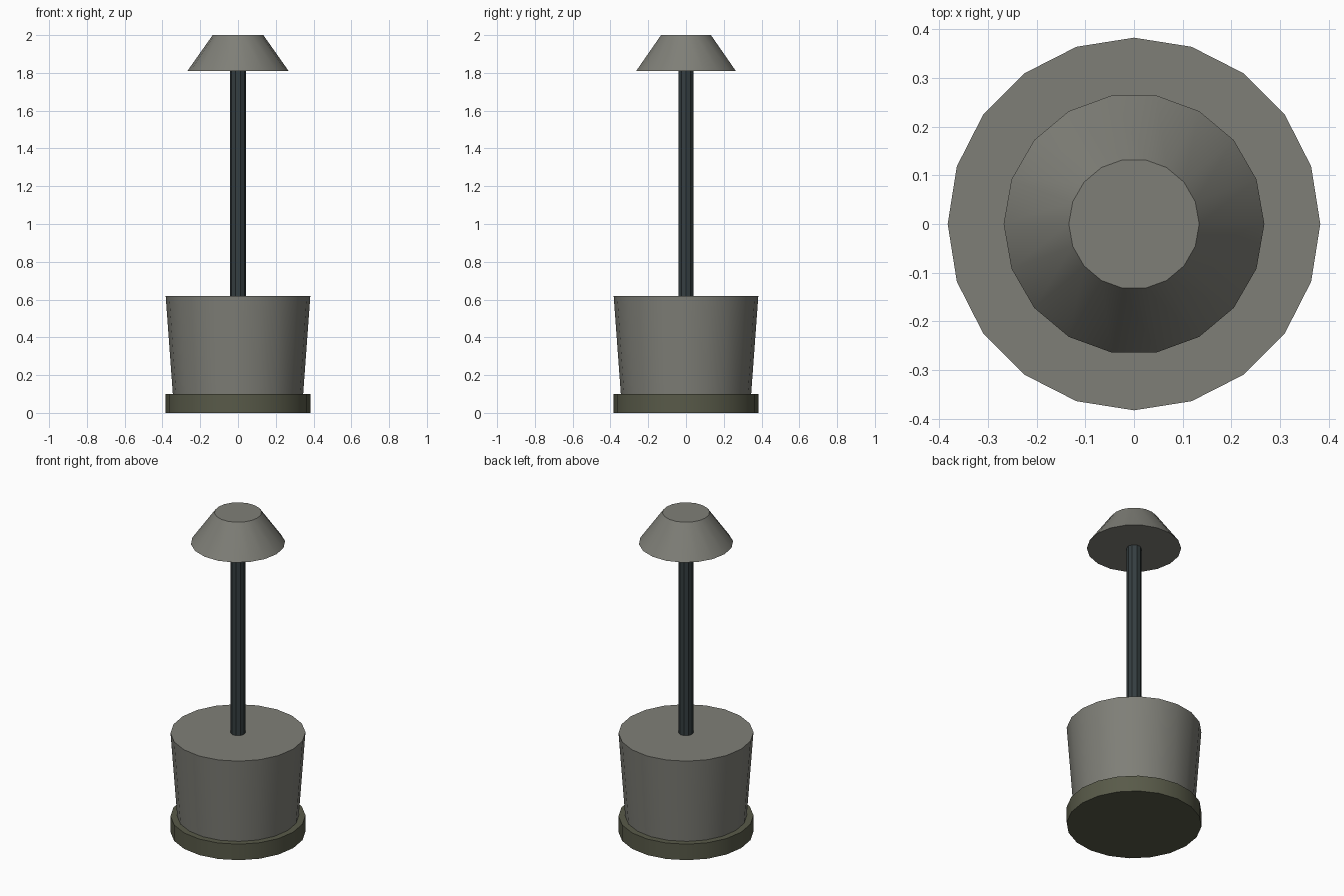
import bpy, bmesh, math
from mathutils import Matrix

if "Cube" in bpy.data.objects:
    bpy.data.objects.remove(bpy.data.objects["Cube"])


def material(name, rgb):
    m = bpy.data.materials.new(name)
    m.diffuse_color = (*rgb, 1.0)
    m.use_nodes = True
    m.node_tree.nodes["Principled BSDF"].inputs["Base Color"].default_value = m.diffuse_color
    return m


stone = material("warm_grey", (0.212, 0.212, 0.186))
olive = material("dark_olive", (0.098, 0.102, 0.066))
iron = material("dark_slate", (0.036, 0.049, 0.053))


def frustum(name, sides, r_bottom, r_top, z0, z1, mat):
    """Closed tapered cylinder between two heights, with a corner on the x axis."""
    bm = bmesh.new()
    place = Matrix.Translation((0, 0, (z0 + z1) / 2)) @ Matrix.Rotation(math.pi / 2, 4, 'Z')
    bmesh.ops.create_cone(bm, cap_ends=True, segments=sides, radius1=r_bottom,
                          radius2=r_top, depth=z1 - z0, matrix=place)
    me = bpy.data.meshes.new(name)
    bm.to_mesh(me)
    bm.free()
    me.materials.append(mat)
    ob = bpy.data.objects.new(name, me)
    bpy.context.collection.objects.link(ob)
    bpy.ops.object.select_all(action='DESELECT')
    ob.select_set(True)
    bpy.context.view_layer.objects.active = ob
    bpy.ops.object.shade_smooth_by_angle(angle=math.radians(30))
    return ob


# Foot plate, tapered drum, slim pole and lamp shade
frustum("base_plate", 20, 0.383, 0.383, 0.0, 0.10, olive)
frustum("drum", 20, 0.345, 0.383, 0.10, 0.62, stone)
frustum("pole", 10, 0.042, 0.042, 0.62, 1.81, iron)
frustum("shade", 18, 0.268, 0.134, 1.81, 2.0, stone)
